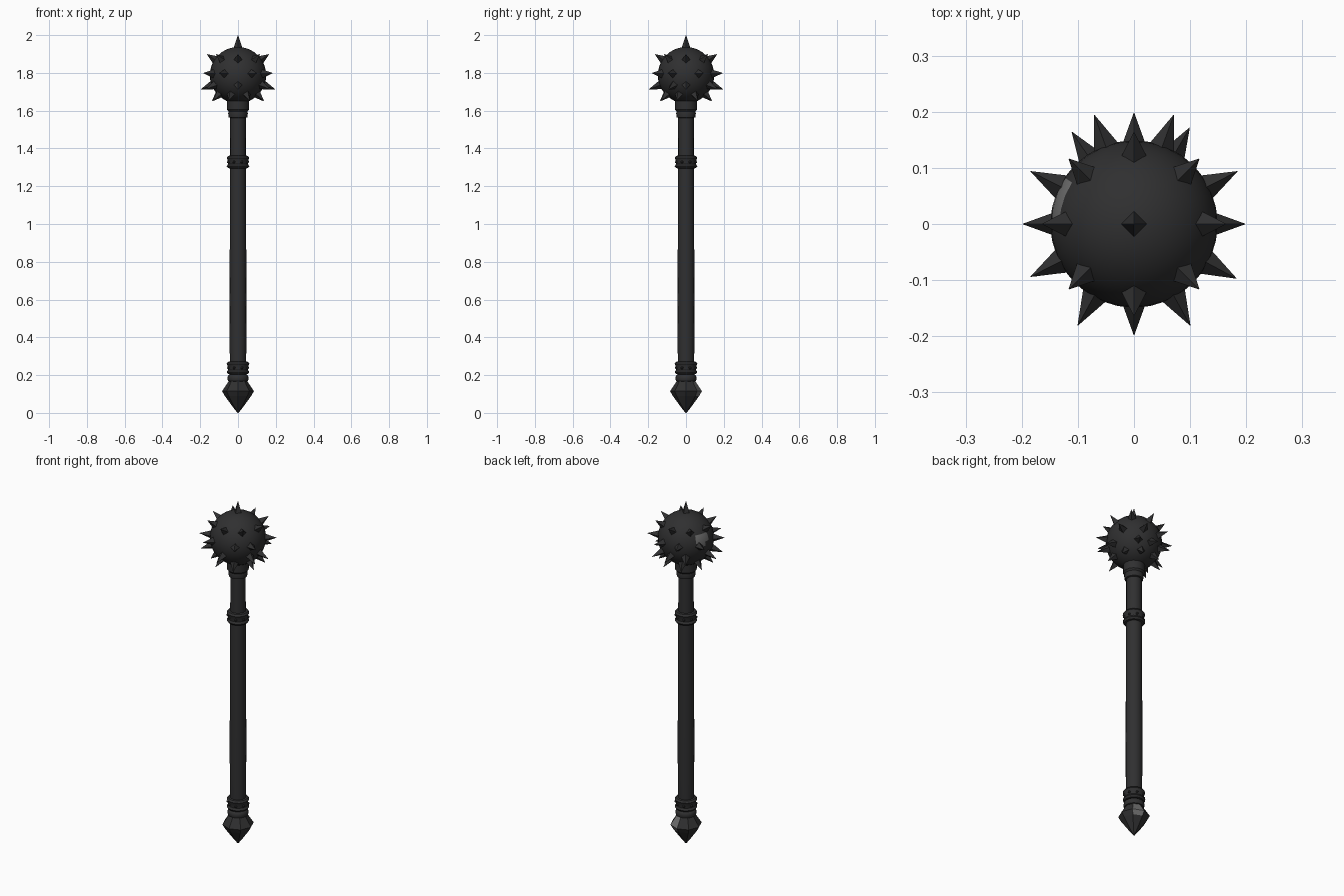
import bpy, bmesh, math
from mathutils import Vector

cube = bpy.data.objects.get("Cube")
if cube:
    bpy.data.objects.remove(cube)


def material(name, r, g, b):
    m = bpy.data.materials.new(name)
    m.use_nodes = True
    m.diffuse_color = (r, g, b, 1)
    bsdf = m.node_tree.nodes["Principled BSDF"]
    bsdf.inputs["Base Color"].default_value = (r, g, b, 1)
    bsdf.inputs["Roughness"].default_value = 0.7
    return m


IRON = material("dark iron", 0.029, 0.029, 0.030)
WORN = material("worn bare metal", 0.16, 0.16, 0.16)


def finish(name, bm, smooth_angle=None):
    bmesh.ops.recalc_face_normals(bm, faces=bm.faces)
    mesh = bpy.data.meshes.new(name)
    bm.to_mesh(mesh)
    bm.free()
    obj = bpy.data.objects.new(name, mesh)
    bpy.context.collection.objects.link(obj)
    mesh.materials.append(IRON)
    mesh.materials.append(WORN)
    if smooth_angle:
        bpy.ops.object.select_all(action="DESELECT")
        obj.select_set(True)
        bpy.context.view_layer.objects.active = obj
        bpy.ops.object.shade_smooth_by_angle(angle=math.radians(smooth_angle))
    return obj


def lathe(name, profile, sides, smooth_angle=None):
    """Turn (radius, height) points about the z axis, closing both ends."""
    bm = bmesh.new()
    rings = []
    for r, z in profile:
        rings.append([bm.verts.new((r * math.cos(math.tau * i / sides),
                                    r * math.sin(math.tau * i / sides), z))
                      for i in range(sides)])
    for a, b in zip(rings, rings[1:]):
        for i in range(sides):
            j = (i + 1) % sides
            bm.faces.new((a[i], a[j], b[j], b[i]))
    bm.faces.new(rings[0])
    bm.faces.new(rings[-1])
    return finish(name, bm, smooth_angle)


def rivets(name, radius, z, count=8):
    """Row of small studs around a band."""
    bm = bmesh.new()
    for i in range(count):
        a = math.tau * (i + 0.5) / count
        made = bmesh.ops.create_icosphere(bm, subdivisions=1, radius=0.008)
        bmesh.ops.translate(bm, verts=made["verts"],
                            vec=(radius * math.cos(a), radius * math.sin(a), z))
    finish(name, bm)


# Handle
lathe("handle_shaft", [(0.043, 0.17), (0.045, 0.6), (0.043, 1.0), (0.042, 1.32),
                       (0.041, 1.62)], 16, 40)

# Pommel with a chipped facet
pommel = lathe("pommel", [(0.003, 0.0), (0.03, 0.035), (0.07, 0.09), (0.084, 0.115),
                          (0.048, 0.17)], 8)
for face in pommel.data.polygons:
    c = face.center
    if abs(math.degrees(math.atan2(c.y, c.x)) - 67.5) < 5 and c.z > 0.09:
        face.material_index = 1

# Bands along the handle
lathe("pommel_ring", [(0.043, 0.165), (0.053, 0.17), (0.057, 0.183), (0.053, 0.198),
                      (0.043, 0.205)], 16, 40)
for name, z in (("lower_band", 0.238), ("upper_band", 1.328)):
    lathe(name, [(0.043, z - 0.034), (0.053, z - 0.032), (0.060, z - 0.022),
                 (0.053, z - 0.011), (0.055, z + 0.011), (0.060, z + 0.022),
                 (0.053, z + 0.032), (0.043, z + 0.034)], 16, 30)
    rivets(name + "_rivets", 0.055, z)

# Collar under the head
lathe("head_collar", [(0.042, 1.562), (0.049, 1.565), (0.052, 1.585), (0.050, 1.595),
                      (0.058, 1.605), (0.058, 1.67)], 16, 30)

# Ball head with a worn patch
CENTER = Vector((0, 0, 1.788))
BALL = 0.149
bm = bmesh.new()
bmesh.ops.create_uvsphere(bm, u_segments=32, v_segments=20, radius=BALL)
bmesh.ops.translate(bm, verts=bm.verts, vec=CENTER)
ball = finish("ball_head", bm, 40)
patch = CENTER + Vector((-0.13, 0.04, 0.04))
for face in ball.data.polygons:
    if (face.center - patch).length < 0.034:
        face.material_index = 1

# Spikes: (elevation, azimuths, tip distance), four-sided cones
rows = [
    (90, [0], 0.212),
    (34, range(0, 360, 45), 0.198),
    (3, [27, 70, 110, 153, 207, 241, 299, 332], 0.207),
    (-21, [0, 60, 90, 124, 180, 208, 270, 332], 0.212),
    (-43, [25, 70, 115, 160, 205, 250, 295, 340], 0.200),
]
bm = bmesh.new()
for elevation, azimuths, tip in rows:
    e = math.radians(elevation)
    for azimuth in azimuths:
        a = math.radians(azimuth)
        d = Vector((math.cos(e) * math.cos(a), math.cos(e) * math.sin(a), math.sin(e)))
        base = BALL - 0.012
        made = bmesh.ops.create_cone(bm, cap_ends=True, segments=4, radius1=0.026,
                                     radius2=0.0005, depth=tip - base)
        turn = d.to_track_quat("Z", "Y").to_matrix()
        bmesh.ops.rotate(bm, verts=made["verts"], matrix=turn)
        bmesh.ops.translate(bm, verts=made["verts"], vec=CENTER + d * (tip + base) / 2)
finish("head_spikes", bm)
